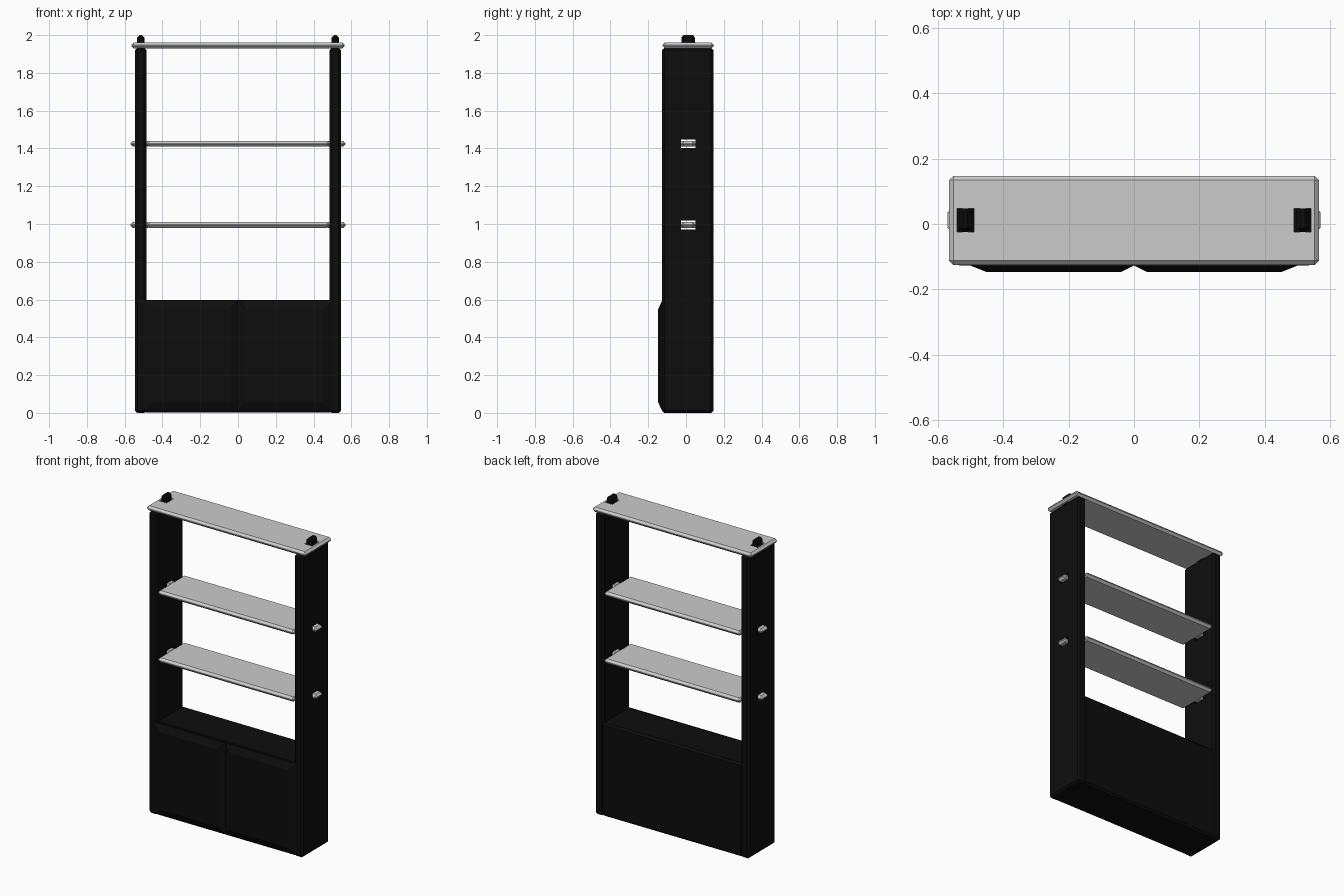
import bpy, bmesh

if "Cube" in bpy.data.objects:
    bpy.data.objects.remove(bpy.data.objects["Cube"])

black = bpy.data.materials.new("black_paint")
black.diffuse_color = (0.004, 0.004, 0.004, 1)
black.use_nodes = True
black.node_tree.nodes["Principled BSDF"].inputs["Base Color"].default_value = black.diffuse_color


def box(name, lo, hi, bevel=0.0, mat=None):
    """Chamfered box between two corners."""
    bm = bmesh.new()
    bmesh.ops.create_cube(bm, size=1)
    for v in bm.verts:
        v.co = [(a + b) / 2 + c * (b - a) for a, b, c in zip(lo, hi, v.co)]
    if bevel:
        bmesh.ops.bevel(bm, geom=bm.edges[:], offset=bevel, segments=1,
                        affect='EDGES', profile=0.5)
    return finish(name, bm, mat)


def finish(name, bm, mat=None):
    bmesh.ops.recalc_face_normals(bm, faces=bm.faces[:])
    me = bpy.data.meshes.new(name)
    bm.to_mesh(me)
    bm.free()
    ob = bpy.data.objects.new(name, me)
    bpy.context.collection.objects.link(ob)
    if mat:
        me.materials.append(mat)
    return ob


def cut(ob, lo, hi):
    """Cut a rectangular mortise through an object."""
    c = box("mortise_cutter", lo, hi)
    c.hide_render = True
    m = ob.modifiers.new("mortise", 'BOOLEAN')
    m.operation, m.object, m.solver = 'DIFFERENCE', c, 'EXACT'
    bpy.context.view_layer.objects.active = ob
    bpy.ops.object.modifier_apply(modifier=m.name)
    bpy.data.objects.remove(c)


def span(s, a, b):
    return tuple(sorted((s * a, s * b)))


Y0, Y1 = -0.127, 0.145       # carcass depth
T0, T1 = -0.025, 0.048       # tenon depth
shelf_z = (0.995, 1.425)

# Top shelf
top = box("top_shelf", (-0.565, -0.125, 1.93), (0.565, 0.147, 1.961), 0.013)

# Middle shelves
for z in shelf_z:
    box("shelf", (-0.484, Y0, z - 0.0155), (0.484, Y1, z + 0.0155), 0.013)

for s in (-1, 1):
    # Side panel with mortises for the shelf tenons
    x0, x1 = span(s, 0.485, 0.545)
    side = box("side_panel", (x0, Y0, 0), (x1, Y1, 1.932), 0.012, black)
    for z in shelf_z:
        cut(side, (x0 - 0.02, T0 - 0.002, z - 0.023), (x1 + 0.02, T1 + 0.002, z + 0.023))
        a, b = span(s, 0.465, 0.57)
        box("shelf_tenon", (a, T0, z - 0.0155), (b, T1, z + 0.0155), 0.013)

    # Side tenon poking through the top shelf
    a, b = span(s, 0.489, 0.541)
    cut(top, (a, T0, 1.9), (b, T1, 2.0))
    a, b = span(s, 0.495, 0.535)
    box("side_tenon", (a, T0, 1.90), (b, T1, 2.0), 0.013, black)

    # Cabinet door, raised with sloping borders
    bm = bmesh.new()
    rings = []
    for y, xa, xb, za, zb in ((-0.11, 0, 0.5, 0.012, 0.594),
                              (Y0, 0, 0.5, 0.012, 0.594),
                              (-0.147, 0.04, 0.45, 0.055, 0.55)):
        rings.append([bm.verts.new((s * x, y, z)) for x, z in
                      ((xa, za), (xb, za), (xb, zb), (xa, zb))])
    for p, q in zip(rings, rings[1:]):
        for i in range(4):
            j = (i + 1) % 4
            bm.faces.new((p[i], p[j], q[j], q[i]))
    bm.faces.new(rings[0])
    bm.faces.new(rings[-1])
    finish("cabinet_door", bm, black)

# Cabinet body
box("cabinet_body", (-0.5, Y0 + 0.001, 0.001), (0.5, Y1 - 0.001, 0.598), 0.012, black)
